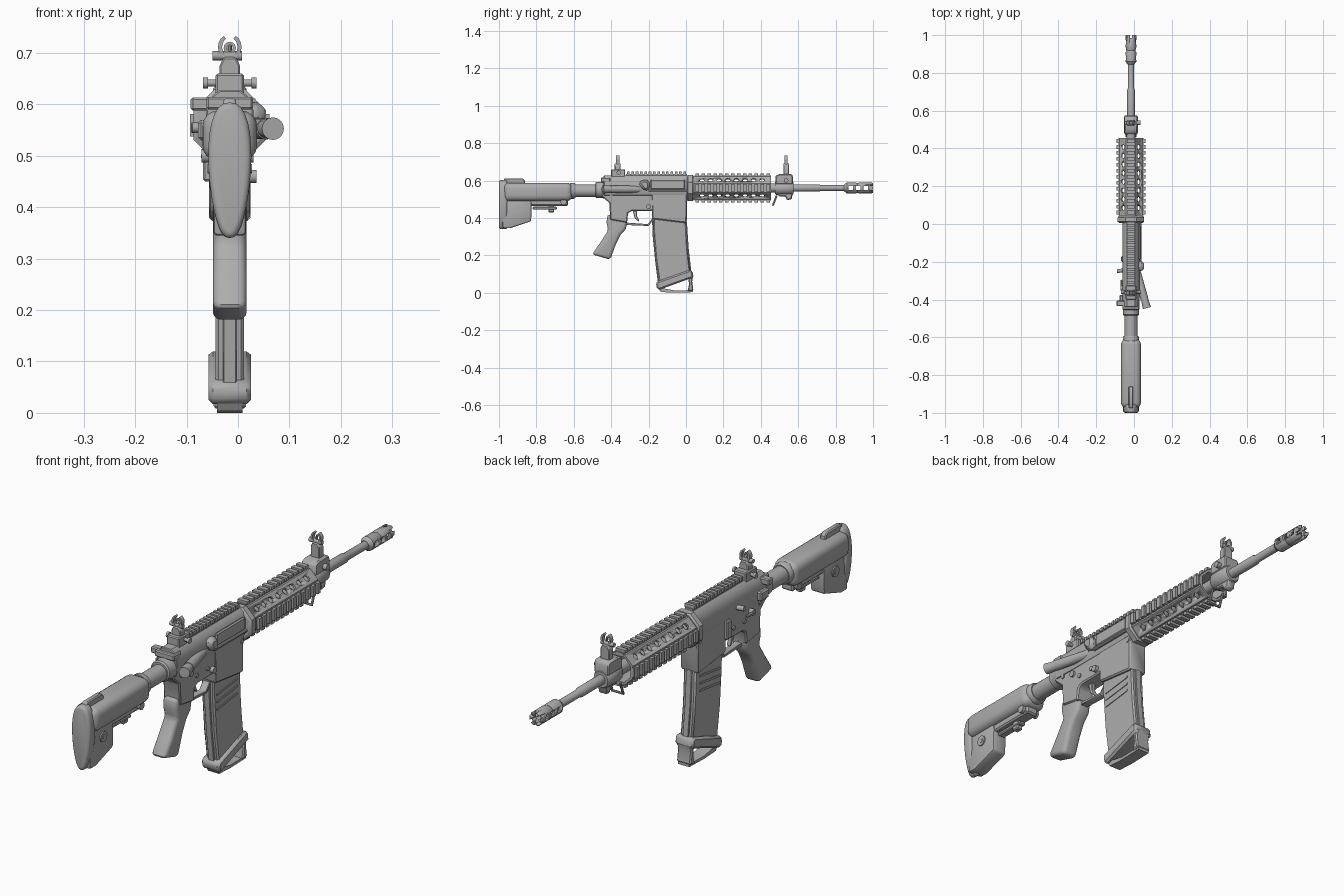
import bpy, bmesh, math
from mathutils import Matrix, Vector

old = bpy.data.objects.get("Cube")
if old:
    bpy.data.objects.remove(old, do_unlink=True)

AXIS = Vector((-0.016, 0, 0))   # bore line is slightly off centre
BORE = 0.56
grey = bpy.data.materials.new("gunmetal grey")
grey.use_nodes = True
grey.diffuse_color = (0.42, 0.42, 0.42, 1)
grey.node_tree.nodes["Principled BSDF"].inputs["Base Color"].default_value = grey.diffuse_color


def apply(ob, mod):
    bpy.context.view_layer.objects.active = ob
    bpy.ops.object.modifier_apply(modifier=mod.name)


def finish(name, bm, bevel=0, seg=2, angle=35):
    bmesh.ops.recalc_face_normals(bm, faces=bm.faces)
    bmesh.ops.translate(bm, verts=bm.verts, vec=AXIS)
    me = bpy.data.meshes.new(name)
    bm.to_mesh(me)
    bm.free()
    me.materials.append(grey)
    ob = bpy.data.objects.new(name, me)
    bpy.context.collection.objects.link(ob)
    bpy.ops.object.select_all(action='DESELECT')
    ob.select_set(True)
    bpy.context.view_layer.objects.active = ob
    if bevel:
        m = ob.modifiers.new("bevel", 'BEVEL')
        m.width, m.segments, m.limit_method = bevel, seg, 'ANGLE'
        m.angle_limit = math.radians(40)
        apply(ob, m)
    bpy.ops.object.shade_smooth_by_angle(angle=math.radians(angle))
    return ob


def add_box(bm, x, y, z, mat=Matrix()):
    size = Matrix.Diagonal((x[1] - x[0], y[1] - y[0], z[1] - z[0], 1))
    mid = Matrix.Translation([(a + b) / 2 for a, b in (x, y, z)])
    bmesh.ops.create_cube(bm, size=1, matrix=mat @ mid @ size)


def box(name, x, y, z, bevel=0.004, seg=1):
    bm = bmesh.new()
    add_box(bm, x, y, z)
    return finish(name, bm, bevel, seg)


def extrude(name, pts, a, b, axis='X', bevel=0.005, seg=1):
    """Extrude a (y, z) outline along x, or an (x, z) outline along y."""
    bm = bmesh.new()
    put = (lambda p: (a, *p)) if axis == 'X' else (lambda p: (p[0], a, p[1]))
    face = bm.faces.new([bm.verts.new(put(p)) for p in pts])
    ext = bmesh.ops.extrude_face_region(bm, geom=[face])
    moved = [v for v in ext['geom'] if isinstance(v, bmesh.types.BMVert)]
    bmesh.ops.translate(bm, verts=moved, vec=(b - a, 0, 0) if axis == 'X' else (0, b - a, 0))
    return finish(name, bm, bevel, seg)


def add_rod(bm, p, q, r, r2=None, n=16):
    p, q = Vector(p), Vector(q)
    mat = Matrix.Translation((p + q) / 2) @ (q - p).to_track_quat('Z', 'Y').to_matrix().to_4x4()
    bmesh.ops.create_cone(bm, cap_ends=True, segments=n, radius1=r,
                          radius2=r if r2 is None else r2, depth=(q - p).length, matrix=mat)


def rod(name, p, q, r, r2=None, n=16):
    bm = bmesh.new()
    add_rod(bm, p, q, r, r2, n)
    return finish(name, bm)


def lathe(name, prof, n=24, tube=False, turn=0.0, z=BORE):
    """Turn (y, radius) points around the y direction."""
    bm = bmesh.new()
    rings = [[bm.verts.new((r * math.cos(turn + math.tau * i / n), y, z + r * math.sin(turn + math.tau * i / n)))
              for i in range(n)] for y, r in prof]
    pairs = list(zip(rings, rings[1:])) + ([(rings[-1], rings[0])] if tube else [])
    for s, t in pairs:
        for i in range(n):
            bm.faces.new((s[i], s[(i + 1) % n], t[(i + 1) % n], t[i]))
    if not tube:
        bm.faces.new(rings[0])
        bm.faces.new(rings[-1])
    return finish(name, bm)


def cut(ob, bm):
    cutter = finish("cutter", bm)
    m = ob.modifiers.new("cut", 'BOOLEAN')
    m.operation, m.solver, m.object, m.use_self = 'DIFFERENCE', 'EXACT', cutter, True
    apply(ob, m)
    bpy.data.objects.remove(cutter, do_unlink=True)


def around(k, step):
    """Rotation about the bore line."""
    c = Matrix.Translation((0, 0, BORE))
    return c @ Matrix.Rotation(k * step, 4, 'Y') @ c.inverted()


def rail(name, y0, y1, z0, z1, n, mats=(Matrix(),), half=0.022):
    bm = bmesh.new()
    pitch = (y1 - y0) / n
    mid = (z0 + z1) / 2
    for m in mats:
        add_box(bm, (-half * .8, half * .8), (y0, y1), (z0, mid), m)
        for i in range(n):
            y = y0 + i * pitch
            add_box(bm, (-half, half), (y + pitch * .2, y + pitch * .8), (mid - .002, z1), m)
    return finish(name, bm)


# Barrel and slotted muzzle brake
lathe("barrel", [(0, .024), (.57, .024), (.575, .02), (.71, .02), (.72, .016), (.87, .016)])
brake = lathe("muzzle_brake", [(.845, .018), (.86, .029), (.91, .029), (.918, .026), (.926, .029),
                               (.995, .029), (1, .026), (1, .015), (.845, .015)], tube=True)
bm = bmesh.new()
for y in (.88, .922, .962):
    add_box(bm, (-.05, .05), (y - .012, y + .012), (BORE - .011, BORE + .011))
for k in range(3):
    add_box(bm, (-.006, .006), (.984, 1.02), (BORE - .05, BORE + .05), around(k, math.pi / 3))
cut(brake, bm)

# Octagonal handguard with vents in the slanted faces and four rails
eighth = math.pi / 8
guard = lathe("handguard", [(.03, .066), (.455, .066), (.455, .056), (.03, .056)], 8, True, eighth)
bm = bmesh.new()
for i in range(8):
    for k in (1, 3):
        m = around(k, math.pi / 4)
        add_rod(bm, m @ Vector((0, .085 + i * .046, BORE - .1)), m @ Vector((0, .085 + i * .046, BORE + .1)), .013, n=12)
cut(guard, bm)
rail("handguard_rails", .045, .455, BORE + .056, BORE + .077, 13, [around(k, math.pi / 2) for k in range(4)])
lathe("handguard_ring", [(.005, .066), (.012, .076), (.035, .076), (.042, .07)], 8, turn=eighth)

# Gas block, front sight base and sling loop
lathe("gas_block", [(.475, .032), (.485, .038), (.565, .038), (.575, .032)], 16)
extrude("front_sight_base", [(.478, .58), (.478, .625), (.5, .635), (.565, .635), (.572, .62), (.572, .58)], -.033, .033)
extrude("gas_block_lug", [(.49, .54), (.495, .515), (.53, .515), (.54, .495), (.565, .5), (.572, .54)], -.018, .018)
for s in (-1, 1):
    rod("sling_loop_side", (s * .025, .485, .52), (s * .025, .465, .468), .005, n=8)
rod("sling_loop_bar", (-.028, .465, .468), (.028, .465, .468), .005, n=8)


def sight(name, y, base, depth):
    """Stem carrying an open-topped pair of curved wings."""
    extrude(name + "_stem", [(-.02, base), (-.02, .675), (-.012, .692), (.012, .692), (.02, .675), (.02, base)],
            y - depth, y + depth, 'Y', .003)
    arc = [math.radians(120 + 300 * i / 14) for i in range(15)]
    outline = [(.023 * math.cos(a), .712 + .025 * math.sin(a)) for a in arc]
    outline += [(.015 * math.cos(a), .712 + .018 * math.sin(a)) for a in reversed(arc)]
    extrude(name + "_wings", outline, y - depth * .6, y + depth * .6, 'Y', 0)
    rod(name + "_pivot", (-.034, y, .695), (.024, y, .695), .009)


sight("front_sight", .535, .63, .015)
rod("front_sight_post", (0, .535, .69), (0, .535, .72), .004, n=8)
rod("front_sight_knob", (.02, .535, .6), (.05, .535, .6), .012)
sight("rear_sight", -.365, .65, .016)
lathe("rear_aperture", [(-.37, .012), (-.36, .012), (-.36, .006), (-.37, .006)], 12, True, z=.71)
box("rear_sight_base", (-.028, .028), (-.4, -.325), (.618, .66))
rod("rear_sight_screw", (-.044, -.36, .642), (.044, -.36, .642), .007)
for s in (-1, 1):
    rod("rear_sight_nut", (s * .042, -.36, .642), (s * .052, -.36, .642), .011)

# Upper receiver
half = [(.04, .52), (.046, .54), (.046, .59), (.034, .617), (.02, .628)]
extrude("upper_receiver", half + [(-x, z) for x, z in reversed(half)], -.44, .015, 'Y', .003)
rail("receiver_rail", -.32, .005, .622, .648, 14)
box("charging_handle", (-.045, .045), (-.455, -.405), (.59, .615))
box("charging_latch", (-.076, -.03), (-.435, -.405), (.588, .614))
box("port_cover", (.04, .052), (-.19, -.005), (.552, .605), .005)
rod("port_hinge", (.048, -.2, .545), (.048, .005, .545), .007, n=10)
extrude("case_deflector", [(-.255, .585), (-.235, .605), (-.195, .6), (-.195, .55), (-.225, .545)], .03, .068, bevel=.012)
rod("forward_assist_housing", (.03, -.24, .553), (.072, -.40, .553), .018, .021)
rod("forward_assist_button", (.072, -.40, .553), (.084, -.445, .553), .019, .022)

# Lower receiver, trigger group and controls
extrude("lower_receiver", [(-.455, .58), (-.45, .515), (-.41, .48), (-.405, .39), (-.315, .375), (-.31, .425),
                           (-.29, .437), (-.19, .437), (-.18, .44), (-.01, .44), (.01, .5), (.012, .535), (-.4, .54)],
        -.038, .038)
extrude("magazine_well", [(-.185, .535), (-.182, .4), (-.172, .393), (-.005, .373), (.004, .38), (.006, .535)],
        -.04, .04, bevel=.009)
extrude("trigger_guard", [(-.32, .362), (-.2, .357), (-.178, .385), (-.178, .4), (-.205, .367), (-.32, .375)],
        -.016, .016, bevel=.002)
extrude("trigger", [(-.285, .44), (-.275, .4), (-.255, .38), (-.25, .386), (-.262, .41), (-.262, .44)], -.008, .008, bevel=.002)
for y, z in ((-.4, .515), (-.01, .505), (-.3, .475), (-.23, .475)):
    rod("receiver_pin", (-.043, y, z), (.043, y, z), .009, n=12)
rod("selector_hub", (-.055, -.34, .5), (.046, -.34, .5), .013)
box("selector_lever", (-.056, -.046), (-.345, -.295), (.492, .506))
rod("magazine_release", (.03, -.2, .46), (.052, -.2, .46), .013, n=12)
box("bolt_catch", (-.052, -.03), (-.2, -.17), (.45, .525))
rod("side_stud", (-.04, -.245, .555), (-.074, -.25, .555), .01, n=12)
box("rear_side_block", (-.062, -.03), (-.43, -.375), (.53, .57), .006)

# Pistol grip
extrude("pistol_grip", [(-.42, .42), (-.425, .375), (-.415, .335), (-.457, .27), (-.502, .205), (-.405, .177),
                        (-.375, .26), (-.35, .31), (-.322, .34), (-.312, .39)], -.033, .033, bevel=.016, seg=3)

# Magazine, ribs and looped floor plate
extrude("magazine", [(-.176, .43), (-.174, .33), (-.162, .18), (-.14, .03), (.024, .1), (.008, .24), (-.002, .42)],
        -.028, .028, bevel=.006)
extrude("magazine_spine", [(-.182, .4), (-.178, .3), (-.165, .17), (-.15, .05), (.03, .1), (.014, .24), (.005, .38)],
        -.013, .013, bevel=.002)
for i in range(3):
    z = .345 - i * .03
    extrude("magazine_rib", [(-.155, z - .012), (-.155, z - .004), (-.025, z + .012), (-.025, z + .004)], -.031, .031, bevel=0)
extrude("floor_plate", [(-.16, .045), (-.155, .06), (.02, .122), (.036, .115), (.04, .08), (.02, .075), (-.14, .017), (-.155, .02)],
        -.041, .041, bevel=.008)
extrude("pull_loop_front", [(.012, .085), (.038, .09), (.033, .06), (.04, .012), (.008, .008), (.016, .045)], -.032, .032)
extrude("pull_loop_bottom", [(-.152, .03), (-.135, .004), (-.06, 0), (.038, .003), (.038, .014), (-.06, .012), (-.125, .024)],
        -.025, .025, bevel=0)

# Buffer tube and shoulder stock
lathe("buffer_tube", [(-.9, .034), (-.47, .034)], z=.545)
lathe("tube_nut", [(-.485, .037), (-.48, .043), (-.455, .043), (-.435, .046)], z=.55)
lathe("stock_collar", [(-.62, .043), (-.6, .043), (-.592, .038)], z=.545)
box("stock_body", (-.053, .053), (-.975, -.608), (.49, .588), .03, 4)
box("stock_rail", (-.027, .027), (-.84, -.63), (.465, .51), .006)
extrude("stock_lower", [(-.985, .53), (-.84, .53), (-.825, .48), (-.828, .382), (-.94, .345), (-.98, .345)],
        -.032, .032, bevel=.008, seg=2)
box("stock_lever", (-.016, .016), (-.82, -.69), (.445, .46))
box("stock_lever_link", (-.013, .013), (-.735, -.705), (.43, .49))
rod("stock_clamp", (-.04, -.655, .485), (.04, -.655, .485), .016)
rod("sling_socket", (-.037, -.897, .45), (.037, -.897, .45), .021)
rod("sling_socket_core", (-.039, -.897, .45), (.039, -.897, .45), .011)
extrude("stock_top_rib", [(-.975, .57), (-.975, .607), (-.965, .612), (-.875, .612), (-.862, .6), (-.858, .57)],
        -.012, .012, bevel=.004)
pad = []
for i in range(32):
    c, s = math.cos(math.tau * i / 32), math.sin(math.tau * i / 32)
    pad.append(((.041 + .008 * s) * math.copysign(abs(c) ** .8, c), .472 + .132 * s))
extrude("butt_pad", pad, -1, -.955, 'Y', .012, 3)
